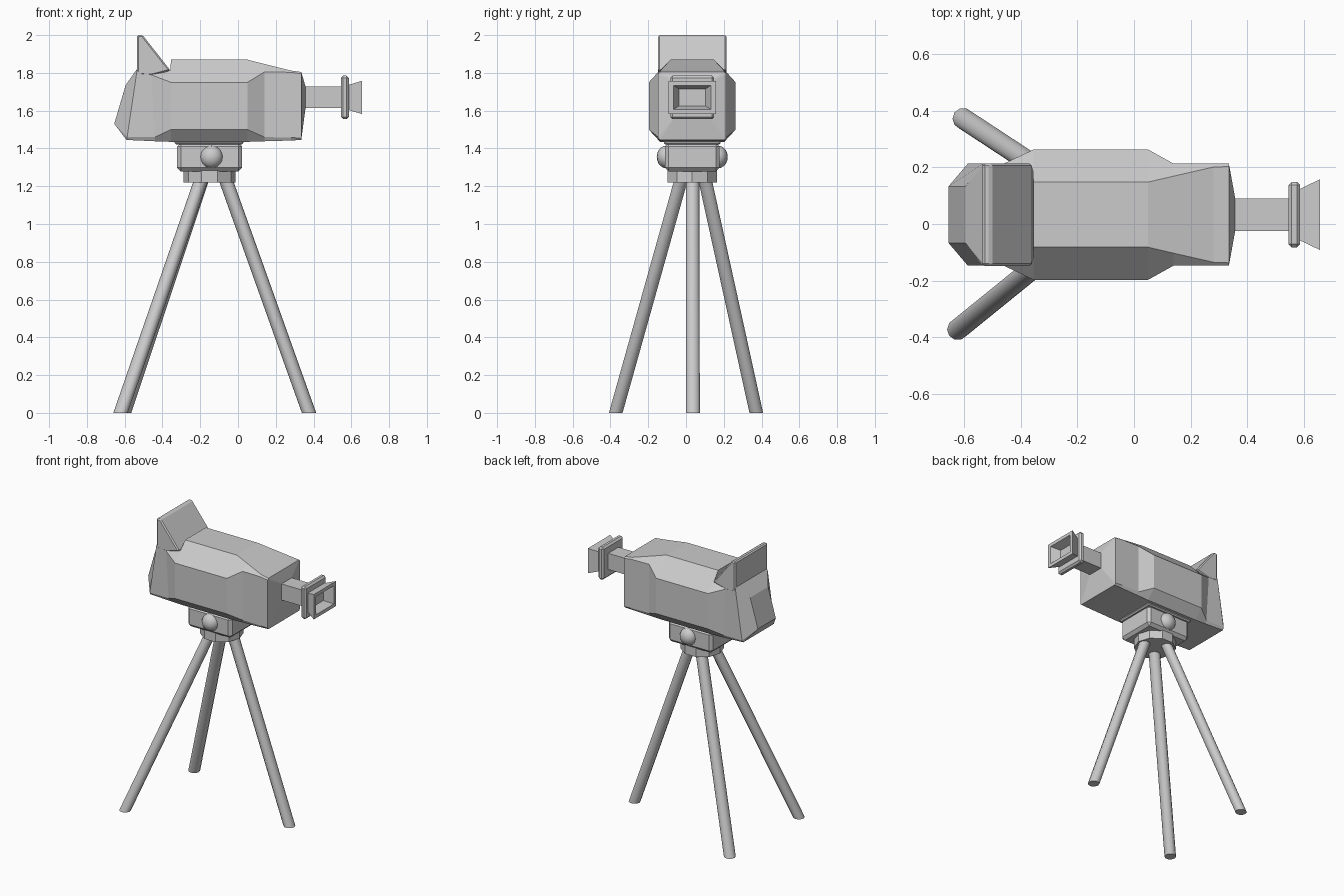
import bpy, bmesh, math
from mathutils import Matrix, Vector

if "Cube" in bpy.data.objects:
    bpy.data.objects.remove(bpy.data.objects["Cube"])

YC = 0.033   # centre line of the camera in y
HX = -0.15   # tripod axis in x
ZL = 1.67    # lens axis height


def finish(bm, name, bevel=0, smooth=0):
    bmesh.ops.remove_doubles(bm, verts=bm.verts, dist=0.0005)
    bmesh.ops.recalc_face_normals(bm, faces=bm.faces)
    me = bpy.data.meshes.new(name)
    bm.to_mesh(me)
    bm.free()
    ob = bpy.data.objects.new(name, me)
    bpy.context.collection.objects.link(ob)
    if bevel:
        m = ob.modifiers.new("bevel", 'BEVEL')
        m.width, m.segments = bevel, 1
    if smooth:
        bpy.ops.object.select_all(action='DESELECT')
        ob.select_set(True)
        bpy.context.view_layer.objects.active = ob
        bpy.ops.object.shade_smooth_by_angle(angle=math.radians(smooth))
    return ob


def loft(name, rings, **kw):
    """Skin a list of equal-length point rings and cap both ends."""
    bm = bmesh.new()
    vs = [[bm.verts.new(p) for p in r] for r in rings]
    n = len(rings[0])
    for a, b in zip(vs, vs[1:]):
        for i in range(n):
            j = (i + 1) % n
            bm.faces.new((a[i], a[j], b[j], b[i]))
    bm.faces.new(vs[0])
    bm.faces.new(vs[-1])
    return finish(bm, name, **kw)


def section(half):
    """Mirror (x, z, half width) points, listed top to bottom, into a ring."""
    return ([(x, YC + w, z) for x, z, w in half]
            + [(x, YC - w, z) for x, z, w in reversed(half)])


def rect(x, hy, hz):
    return section([(x, ZL + hz, hy), (x, ZL - hz, hy)])


def disc(x, y, z, r, n=10):
    return [(x + r * math.cos(math.tau * i / n), y + r * math.sin(math.tau * i / n), z)
            for i in range(n)]


def box(name, x0, x1, hy, z0, z1, bevel):
    ring = [(x0, YC - hy), (x1, YC - hy), (x1, YC + hy), (x0, YC + hy)]
    return loft(name, [[(x, y, z) for x, y in ring] for z in (z0, z1)], bevel=bevel)


# camera body: sections from the front plate to the sloped rear plate
wide = ((1.87, .115), (1.75, .23), (1.50, .23), (1.435, .17))
body = [
    [(.357, 1.73, .06), (.357, 1.729, .06), (.357, 1.611, .06), (.357, 1.61, .06)],
    [(.335, 1.805, .17), (.335, 1.795, .18), (.335, 1.455, .18), (.335, 1.445, .17)],
    [(.28, 1.812, .168), (.28, 1.803, .18), (.28, 1.458, .18), (.28, 1.442, .17)],
    [(.14, 1.847, .136), (.14, 1.805, .18), (.14, 1.46, .18), (.14, 1.438, .17)],
    [(.05, z, w) for z, w in wide],
    [(-.355, z, w) for z, w in wide],
    [(-.358, 1.812, .165), (-.46, 1.79, .18), (-.44, 1.46, .18), (-.44, 1.438, .17)],
    [(-.535, 1.82, .17), (-.535, 1.81, .18), (-.587, 1.46, .18), (-.59, 1.445, .17)],
    [(-.595, 1.735, .10), (-.595, 1.734, .10), (-.655, 1.531, .10), (-.655, 1.53, .10)],
]
loft("camera_body", [section(s) for s in body])

# raised rear fin
fin = [(-.535, 1.79), (-.535, 2.0), (-.505, 2.0), (-.357, 1.812), (-.46, 1.785)]
loft("rear_fin", [[(x, YC + s * .181, z) for x, z in fin] for s in (-1, 1)], bevel=.008)

# lens tube, flange and hollow flared hood
loft("lens_tube", [rect(.34, .057, .057), rect(.56, .057, .057)])
loft("lens_flange", [rect(.545, .116, .115), rect(.587, .116, .115)], bevel=.012)
loft("lens_hood", [rect(.58, .088, .065), rect(.657, .125, .088),
                   rect(.657, .100, .064), rect(.595, .070, .045)])

# tripod head: mounting plate, block and round collar
box("mount_plate", HX - .185, HX + .178, .15, 1.42, 1.45, .008)
box("head_block", HX - .173, HX + .172, .145, 1.278, 1.43, .02)
loft("head_collar", [disc(HX, YC, z, .138) for z in (1.22, 1.29)])

# side knobs
for side, s in (("front", -1), ("back", 1)):
    bm = bmesh.new()
    bmesh.ops.create_uvsphere(bm, u_segments=16, v_segments=10, radius=.06)
    bmesh.ops.transform(bm, verts=bm.verts, matrix=Matrix.Translation(
        (-.14, YC + s * .137, 1.355)) @ Matrix.Diagonal((1, .85, 1, 1)))
    finish(bm, side + "_knob", smooth=60)

# tripod legs, cut flat at the ground: top (x, y) at the collar, foot (x, y)
legs = {"forward_leg": ((-.06, .035), (.376, .037)),
        "rear_left_leg": ((-.195, .104), (-.603, .372)),
        "rear_right_leg": ((-.20, -.03), (-.622, -.372))}
for name, (top, foot) in legs.items():
    top, foot = Vector((*top, 1.22)), Vector((*foot, 0))
    up = top + (top - foot) * .02
    loft(name, [disc(*foot, .038), disc(*up, .038)], smooth=45)
